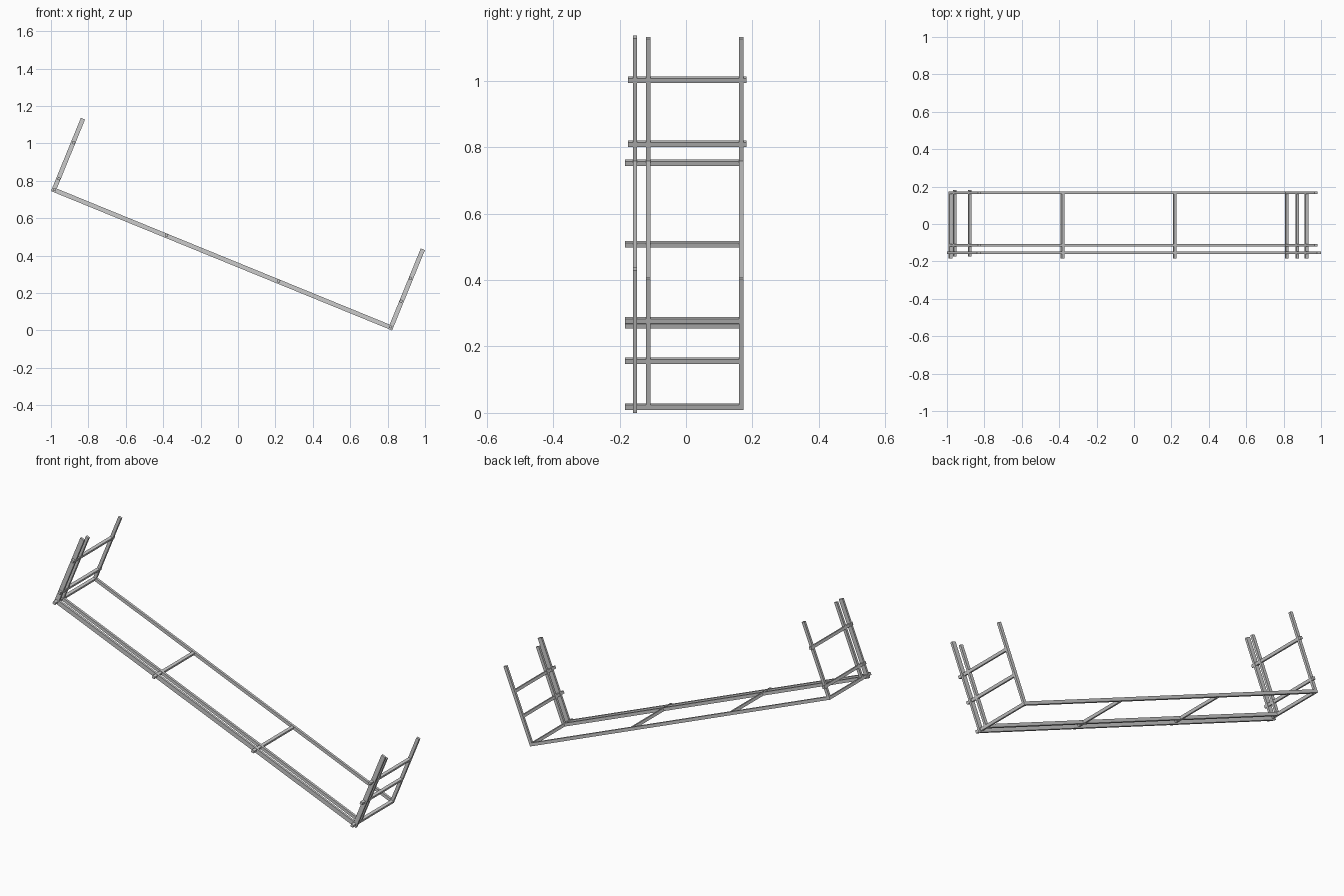
import bpy, bmesh
from math import atan2, sin, cos
from mathutils import Vector

if "Cube" in bpy.data.objects:
    bpy.data.objects.remove(bpy.data.objects["Cube"])

# Tilted axes: E1 runs down along the base rail, E2 runs up the legs
A = Vector((-1.0, 0, 0.745))       # outer left corner
B = Vector((0.824, 0, 0.0))        # outer right (lowest) corner
L = (B - A).length
T = atan2(A.z - B.z, B.x - A.x)
E1 = Vector((cos(T), 0, -sin(T)))
E2 = Vector((sin(T), 0, cos(T)))


def prism(name, pts, y0, y1):
    """Extrude a closed (along, up) outline between two y values."""
    bm = bmesh.new()
    face = bm.faces.new([bm.verts.new(A + E1 * u + E2 * v + Vector((0, y0, 0))) for u, v in pts])
    ext = bmesh.ops.extrude_face_region(bm, geom=[face])
    moved = [g for g in ext["geom"] if isinstance(g, bmesh.types.BMVert)]
    bmesh.ops.translate(bm, verts=moved, vec=(0, y1 - y0, 0))
    bmesh.ops.recalc_face_normals(bm, faces=bm.faces)
    me = bpy.data.meshes.new(name)
    bm.to_mesh(me)
    bm.free()
    ob = bpy.data.objects.new(name, me)
    bpy.context.collection.objects.link(ob)
    return ob


def u_frame(name, y, thick, inset, width, left_top, right_top):
    a, b, w = inset, L - inset, width
    pts = [(a, a), (b, a), (b, right_top), (b - w, right_top),
           (b - w, a + w), (a + w, a + w), (a + w, left_top), (a, left_top)]
    prism(name, pts, y - thick / 2, y + thick / 2)


# Three U-shaped rails; the front one is slightly larger
u_frame("front_rail", -0.154, 0.012, 0.0, 0.024, 0.423, 0.464)
u_frame("middle_rail", -0.114, 0.013, 0.007, 0.017, 0.421, 0.432)
u_frame("back_rail", 0.166, 0.013, 0.007, 0.017, 0.421, 0.432)


def crossbar(name, u, v, y0, y1, s=0.0075):
    prism(name, [(u - s, v - s), (u + s, v - s), (u + s, v + s), (u - s, v + s)], y0, y1)


# Crossbars along the base, evenly spaced from corner to corner
M = 0.0145
for i in range(4):
    crossbar(f"base_crossbar_{i + 1}", M + (L - 2 * M) * i / 3, M, -0.184, 0.171)

# Crossbars on the two upright ends
for i, v in enumerate((0.163, 0.295)):
    crossbar(f"right_crossbar_{i + 1}", L - M, v, -0.184, 0.171)
for i, v in enumerate((0.077, 0.285)):
    crossbar(f"left_crossbar_{i + 1}", M, v, -0.174, 0.183)
